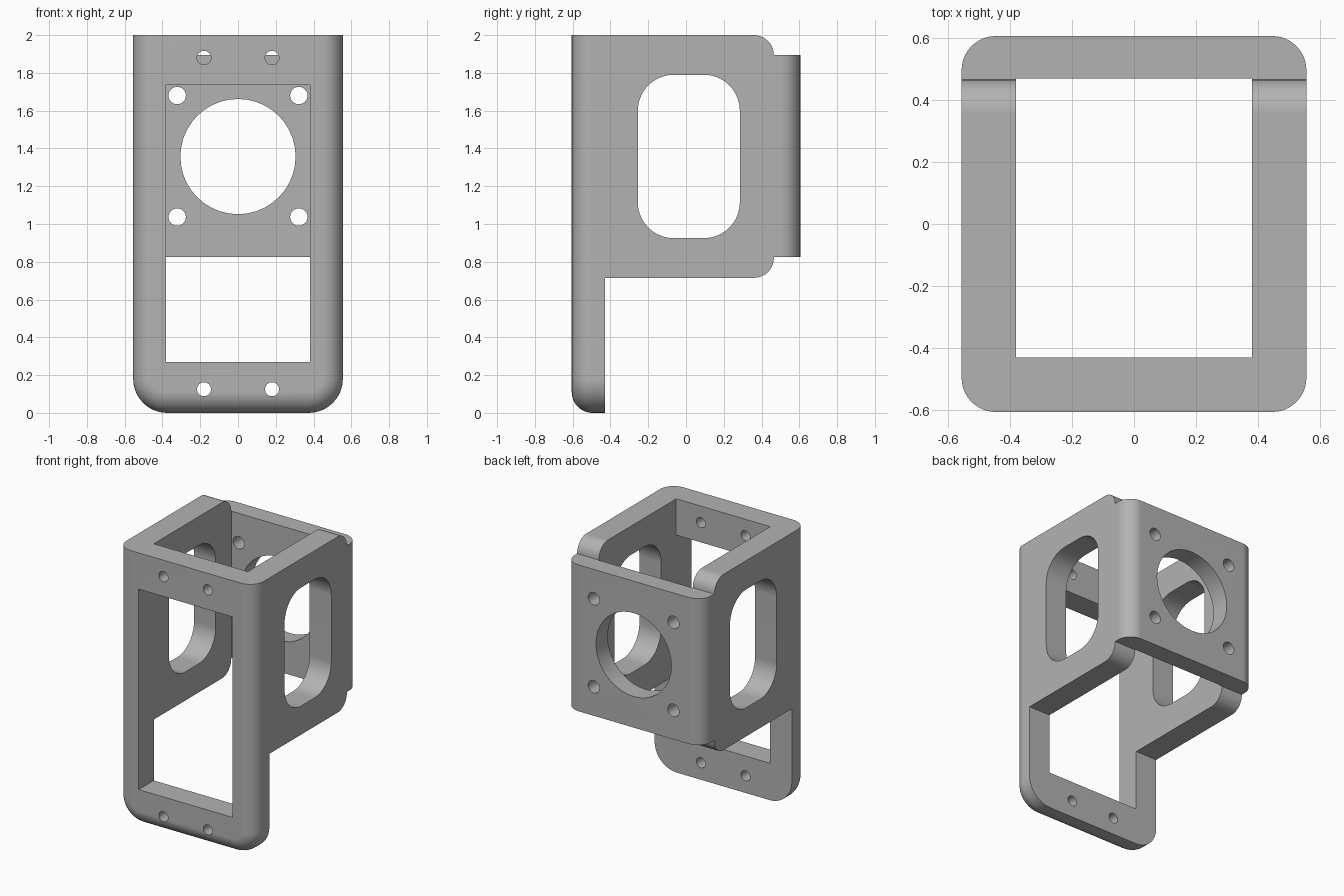
import bpy
import bmesh
from math import sin, cos, pi, radians

if "Cube" in bpy.data.objects:
    bpy.data.objects.remove(bpy.data.objects["Cube"], do_unlink=True)

HALF_W, HALF_D, HEIGHT = 0.555, 0.605, 2.0
FILLET, CORNER = 0.11, 0.18
INNER_X, INNER_FRONT, INNER_BACK = 0.38, -0.43, 0.468


def arc(cx, cy, r, start, end, n=10):
    """Points on an arc, angles in degrees."""
    return [(cx + r * cos(radians(start + (end - start) * i / n)),
             cy + r * sin(radians(start + (end - start) * i / n))) for i in range(n + 1)]


def circle(cx, cy, r, n=32):
    return arc(cx, cy, r, 0, 360, n)[:-1]


def rect(u0, u1, v0, v1):
    return [(u0, v0), (u1, v0), (u1, v1), (u0, v1)]


def rounded_rect(u0, u1, v0, v1, r):
    return (arc(u0 + r, v0 + r, r, 180, 270) + arc(u1 - r, v0 + r, r, 270, 360)
            + arc(u1 - r, v1 - r, r, 0, 90) + arc(u0 + r, v1 - r, r, 90, 180))


def loft(name, loops):
    """Closed solid skinned through loops of 3D points."""
    bm = bmesh.new()
    rings = [[bm.verts.new(p) for p in loop] for loop in loops]
    for a, b in zip(rings, rings[1:]):
        for i in range(len(a)):
            j = (i + 1) % len(a)
            bm.faces.new((a[i], a[j], b[j], b[i]))
    bm.faces.new(rings[0][::-1])
    bm.faces.new(rings[-1])
    bmesh.ops.recalc_face_normals(bm, faces=bm.faces)
    mesh = bpy.data.meshes.new(name)
    bm.to_mesh(mesh)
    bm.free()
    obj = bpy.data.objects.new(name, mesh)
    bpy.context.collection.objects.link(obj)
    return obj


def cut(outline, axis, start, end):
    """Remove a prism from the bracket; the outline uses the other two axes."""
    place = {"x": lambda u, v, t: (t, u, v),
             "y": lambda u, v, t: (u, t, v),
             "z": lambda u, v, t: (u, v, t)}[axis]
    cutter = loft("cutter", [[place(u, v, t) for u, v in outline] for t in (start, end)])
    cutter.hide_render = True
    mod = bracket.modifiers.new("cut", "BOOLEAN")
    mod.operation, mod.solver, mod.object = "DIFFERENCE", "EXACT", cutter
    bpy.ops.object.modifier_apply(modifier=mod.name)
    bpy.data.objects.remove(cutter, do_unlink=True)


# Outer body: rounded-bottom outline lofted front to back with filleted ends
def body_loop(inset, y):
    w, r = HALF_W - inset, CORNER - inset
    outline = ([(w, HEIGHT), (-w, HEIGHT)] + arc(-w + r, CORNER, r, 180, 270)
               + arc(w - r, CORNER, r, 270, 360))
    return [(x, y, z) for x, z in outline]


STEPS = 10
front_end = []
for i in range(STEPS + 1):
    a = pi / 2 * i / STEPS
    front_end.append((FILLET * (1 - sin(a)), -HALF_D + FILLET * (1 - cos(a))))
back_end = [(inset, -y) for inset, y in reversed(front_end)]
bracket = loft("bracket", [body_loop(inset, y) for inset, y in front_end + back_end])
bpy.context.view_layer.objects.active = bracket
bracket.select_set(True)

# Hollow interior, open at top and bottom
cut(rect(-INNER_X, INNER_X, INNER_FRONT, INNER_BACK), "z", -1, 3)

# Space below the side walls and back plate, and the step above the back plate
cut([(INNER_FRONT, -1), (INNER_FRONT, 0.715)] + arc(0.36, 0.82, 0.105, 270, 360)
    + [(0.465, 0.825), (1, 0.825), (1, -1)], "x", -1, 1)
cut([(0.36, 3), (0.36, HEIGHT)] + arc(0.36, 1.895, 0.105, 90, 0)[1:]
    + [(1, 1.895), (1, 3)], "x", -1, 1)

# Rounded side windows
cut(rounded_rect(-0.255, 0.285, 0.925, 1.79, 0.19), "x", -1, 1)

# Front opening and its screw holes
cut(rect(-INNER_X, INNER_X, 0.27, 1.735), "y", -1, -0.2)
for x in (-0.18, 0.18):
    for z in (0.125, 1.88):
        cut(circle(x, z, 0.037, 24), "y", -1, -0.2)

# Back plate bore and mounting holes
cut(circle(0, 1.357, 0.305, 40), "y", 0.3, 1)
for x in (-0.322, 0.322):
    for z in (1.037, 1.68):
        cut(circle(x, z, 0.046, 24), "y", 0.42, 1)

# Plain grey finish
grey = bpy.data.materials.new("grey")
grey.use_nodes = True
colour = (0.45, 0.45, 0.45, 1)
grey.diffuse_color = colour
grey.node_tree.nodes["Principled BSDF"].inputs["Base Color"].default_value = colour
bracket.data.materials.clear()
bracket.data.materials.append(grey)

# Smooth fillets with flat faces kept flat
bpy.ops.object.shade_smooth_by_angle(angle=radians(30))
normals = bracket.modifiers.new("flat_faces", "WEIGHTED_NORMAL")
normals.keep_sharp = True
